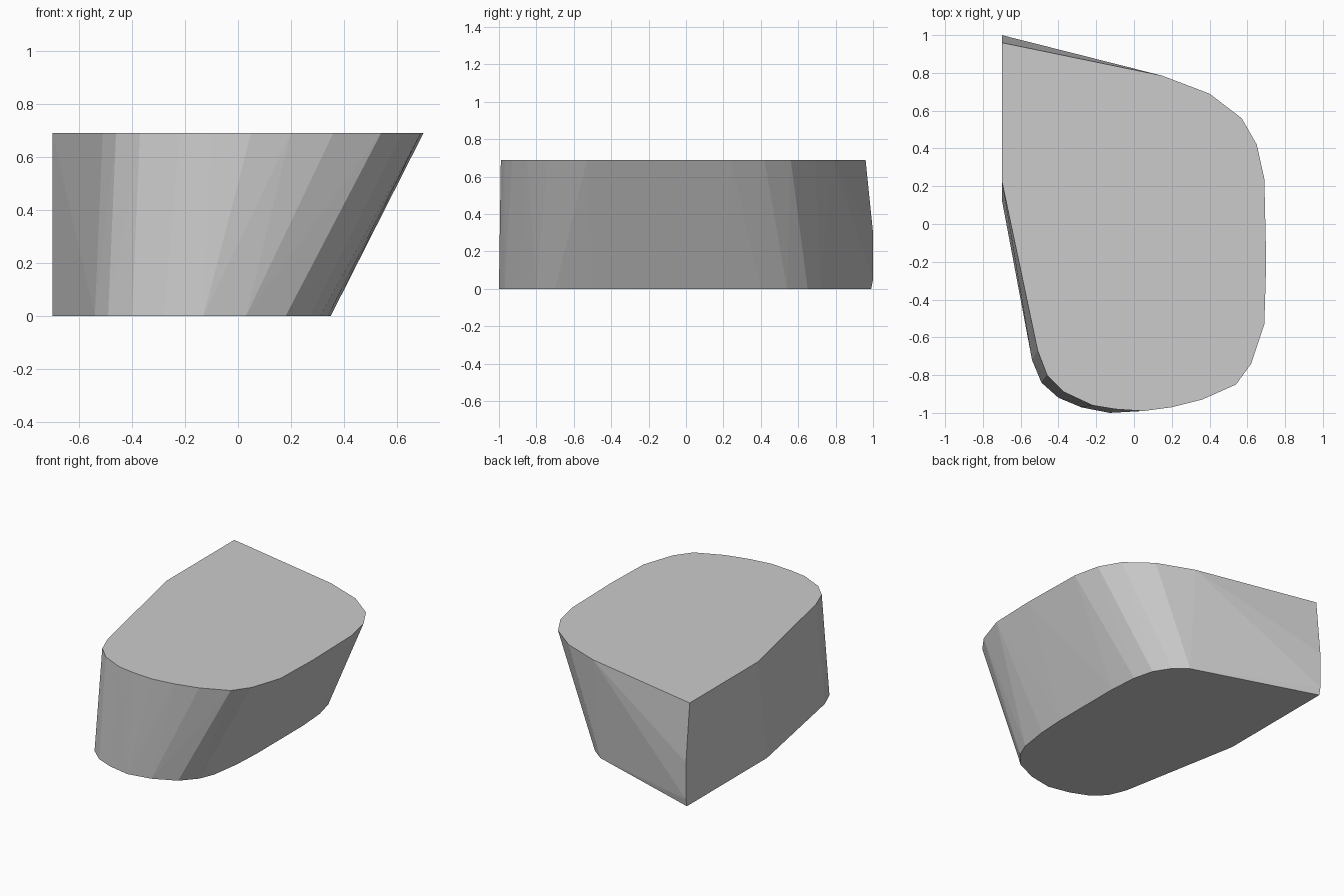
import bpy
import bmesh

cube = bpy.data.objects.get("Cube")
if cube:
    bpy.data.objects.remove(cube, do_unlink=True)

HEIGHT = 0.69

# Top outline, clockwise from the sharp back corner
TOP = [(-.7, .96), (.15, .785), (.4, .69), (.57, .56), (.65, .42), (.69, .24),
       (.7, -.2), (.69, -.53), (.62, -.74), (.54, -.85), (.36, -.93), (.2, -.97),
       (.05, -.99), (-.1, -.98), (-.22, -.96), (-.37, -.89), (-.46, -.8),
       (-.51, -.67), (-.7, .23)]

# Narrower base outline, leaving a slanted side on +x
BASE = [(-.7, .99), (.14, .72), (.23, .65), (.3, .54), (.335, .4), (.35, .2),
        (.35, -.3), (.34, -.5), (.31, -.7), (.27, -.8), (.18, -.9), (.03, -.97),
        (-.13, -1), (-.28, -.97), (-.4, -.92), (-.49, -.84), (-.54, -.72),
        (-.7, .13)]

# Slight bulge along the sharp corner edge
CORNER = [(-.7, 1, .05), (-.7, 1, .3)]


def grey_material():
    colour = (0.6, 0.6, 0.6, 1)
    mat = bpy.data.materials.new("light grey")
    mat.use_nodes = True
    mat.diffuse_color = colour
    bsdf = next(n for n in mat.node_tree.nodes if n.type == 'BSDF_PRINCIPLED')
    bsdf.inputs["Base Color"].default_value = colour
    return mat


# Faceted solid wrapped around both outlines
bm = bmesh.new()
points = [(x, y, HEIGHT) for x, y in TOP] + [(x, y, 0) for x, y in BASE] + CORNER
for p in points:
    bm.verts.new(p)
hull = bmesh.ops.convex_hull(bm, input=list(bm.verts))
loose = [v for v in bm.verts if not v.link_faces]
bmesh.ops.delete(bm, geom=loose, context='VERTS')

# Merge the flat top and base into single faces
bmesh.ops.dissolve_limit(bm, angle_limit=0.002, verts=list(bm.verts), edges=list(bm.edges))
bmesh.ops.recalc_face_normals(bm, faces=list(bm.faces))

mesh = bpy.data.meshes.new("slanted_block")
bm.to_mesh(mesh)
bm.free()
mesh.materials.append(grey_material())
block = bpy.data.objects.new("slanted_block", mesh)
bpy.context.collection.objects.link(block)
